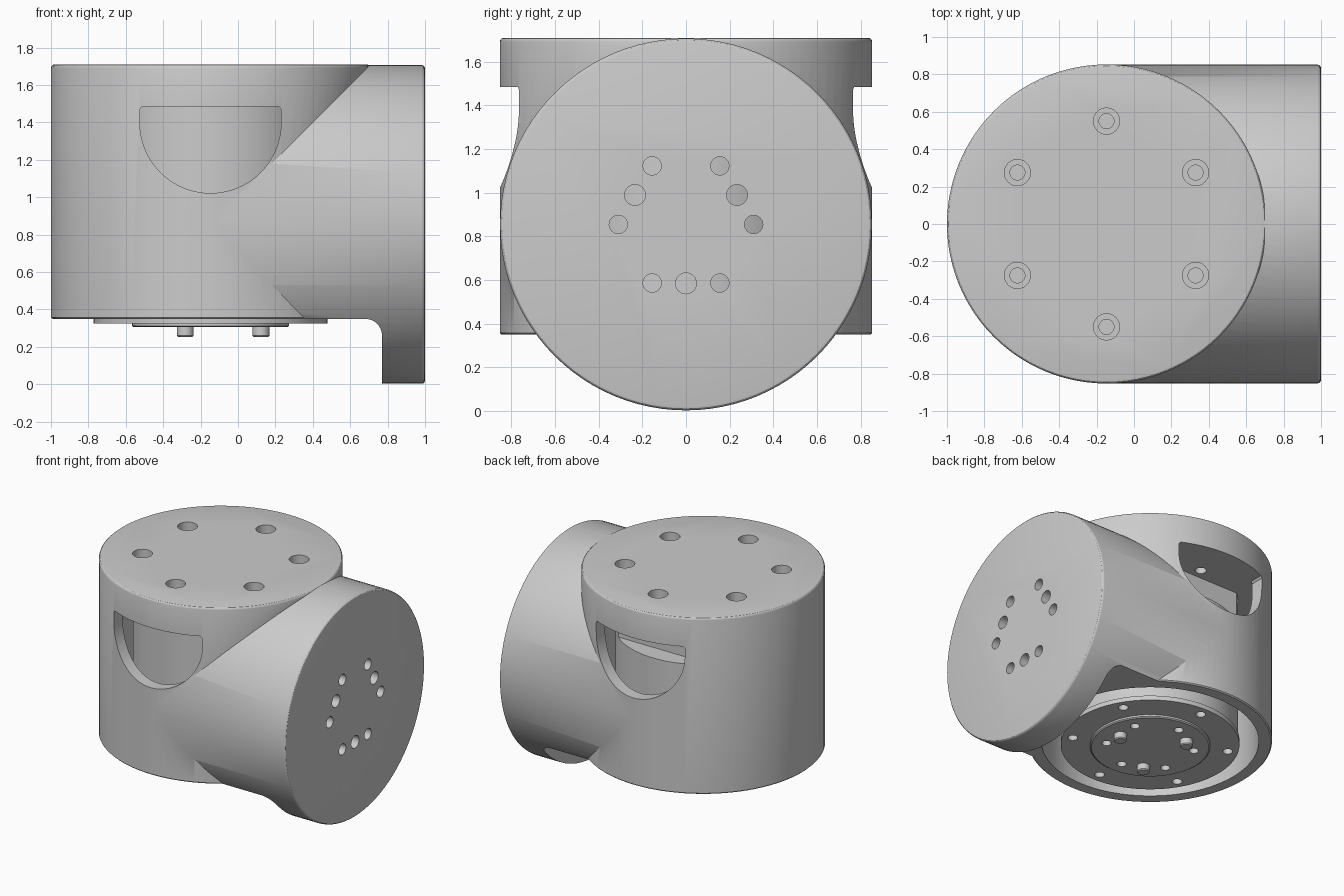
import bpy, math
from mathutils import Matrix, Vector

if "Cube" in bpy.data.objects:
    bpy.data.objects.remove(bpy.data.objects["Cube"])

CX, CZ, R = -0.147, 0.855, 0.853   # vertical axis x, horizontal axis z, outer radius

grey = bpy.data.materials.new("light_grey")
grey.diffuse_color = (0.6, 0.6, 0.6, 1)
grey.use_nodes = True
grey.node_tree.nodes["Principled BSDF"].inputs["Base Color"].default_value = grey.diffuse_color


def make(name, verts, faces):
    me = bpy.data.meshes.new(name)
    me.from_pydata(verts, [], faces)
    me.materials.append(grey)
    ob = bpy.data.objects.new(name, me)
    bpy.context.collection.objects.link(ob)
    return ob


def lathe(name, profile, centres=((0, 0, 0),), along_x=False, n=96):
    """Solid of revolution from (radius, height) rings, repeated at each centre."""
    rot = Matrix.Rotation(math.pi / 2, 3, 'Y') if along_x else Matrix.Identity(3)
    verts, faces = [], []
    for c in centres:
        s = len(verts)
        for r, h in profile:
            for i in range(n):
                a = 2 * math.pi * i / n
                verts.append(rot @ Vector((r * math.cos(a), r * math.sin(a), h)) + Vector(c))
        faces.append([s + i for i in reversed(range(n))])
        for k in range(len(profile) - 1):
            p = s + k * n
            for i in range(n):
                j = (i + 1) % n
                faces.append((p + i, p + j, p + n + j, p + n + i))
        faces.append([s + (len(profile) - 1) * n + i for i in range(n)])
    return make(name, verts, faces)


def prism(name, outline, y0, y1):
    """Extrude a counter-clockwise (x, z) outline along y."""
    n = len(outline)
    verts = [(x, y0, z) for x, z in outline] + [(x, y1, z) for x, z in outline]
    faces = [list(range(n)), [n + i for i in reversed(range(n))]]
    faces += [((i + 1) % n, i, n + i, n + (i + 1) % n) for i in range(n)]
    return make(name, verts, faces)


def boolean(ob, tool, op='DIFFERENCE'):
    m = ob.modifiers.new(op, 'BOOLEAN')
    m.operation, m.solver, m.object = op, 'EXACT', tool
    bpy.context.view_layer.objects.active = ob
    bpy.ops.object.modifier_apply(modifier=m.name)
    bpy.data.objects.remove(tool)


def rounded(r, h, b=0.018):
    """Quarter-round rim ending at height h."""
    return [(r - b + b * math.cos(math.radians(t)), h - b + b * math.sin(math.radians(t)))
            for t in (0, 30, 60, 90)]


def ring(r, start, count):
    return [(r * math.cos(a), r * math.sin(a)) for a in
            (math.radians(start + 360 * k / count) for k in range(count))]


def arc(cx, cz, r, a0, a1, n):
    return [(cx + r * math.cos(math.radians(a0 + (a1 - a0) * i / n)),
             cz + r * math.sin(math.radians(a0 + (a1 - a0) * i / n))) for i in range(n + 1)]


# Housing: two equal cylinders meeting at a mitre
housing = lathe("housing", [(R - 0.008, 0.35), (R, 0.358)] + rounded(R, 1.71), [(CX, 0, 0)])
side = lathe("side_cylinder", [(R - 0.001, 0)] + rounded(R - 0.001, 1 - CX),
             [(CX, 0, CZ)], along_x=True)

# Clearance below the side cylinder, with a filleted corner
boolean(side, prism("clearance", [(-2, -1), (0.77, -1)]
                    + arc(0.68, 0.26, 0.09, 0, 90, 10) + [(-2, 0.35)], -2, 2))
boolean(housing, side, 'UNION')

# Motor bore, open at the bottom
boolean(housing, lathe("bore", [(0.76, 0.1), (0.76, 1.487)], [(CX, 0, 0)]))

# D-shaped windows front and back
boolean(housing, prism("window", arc(CX, 1.40, 0.378, 180, 360, 40)
                       + [(CX + 0.378, 1.47), (CX + 0.365, 1.485),
                          (CX - 0.365, 1.485), (CX - 0.378, 1.47)], -2, 2))

# Counterbored bolt holes in the top
boolean(housing, lathe("top_holes", [(0.04, 1.4), (0.04, 1.58), (0.07, 1.58), (0.07, 1.8)],
                       [(CX + x, y, 0) for x, y in ring(0.55, 30, 6)], n=32))

# Screw and dowel holes in the round side face
boolean(housing, lathe("face_screw_holes", [(0.042, 0.35), (0.042, 1.1)],
                       [(0, y, CZ + z) for y, z in ring(0.31, 0, 6)], True, 24))
boolean(housing, lathe("face_dowel_holes", [(0.048, 0.35), (0.048, 1.1)],
                       [(0, y, CZ + z) for y, z in ring(0.27, 30, 3)], True, 24))

# Motor with stepped output flange, relieved at the back near its top
motor = lathe("motor", [(0.41, 0.305), (0.42, 0.312), (0.42, 0.325), (0.625, 0.325),
                        (0.625, 0.36), (0.615, 0.36), (0.615, 1.495)], [(CX, 0, 0)])
boolean(motor, prism("relief", [(-2, 1.24), (2, 1.24), (2, 2), (-2, 2)], 0.47, 2))
boolean(motor, lathe("flange_holes", [(0.035, 0.2), (0.035, 0.42)],
                     [(CX + x, y, 0) for x, y in ring(0.55, 30, 6)], n=24))
boolean(motor, lathe("output_holes", [(0.033, 0.2), (0.033, 0.42)],
                     [(CX + x, y, 0) for x, y in ring(0.31, 30, 6)], n=24))

# Drive pins under the flange
pins = lathe("drive_pins", [(0.038, 0.253), (0.045, 0.26), (0.045, 0.32)],
             [(CX + x, y, 0) for x, y in ring(0.27, 0, 3)], n=24)

# Smooth shading with sharp edges kept
for ob in (housing, motor, pins):
    bpy.ops.object.select_all(action='DESELECT')
    ob.select_set(True)
    bpy.context.view_layer.objects.active = ob
    bpy.ops.object.shade_smooth_by_angle(angle=math.radians(30))
